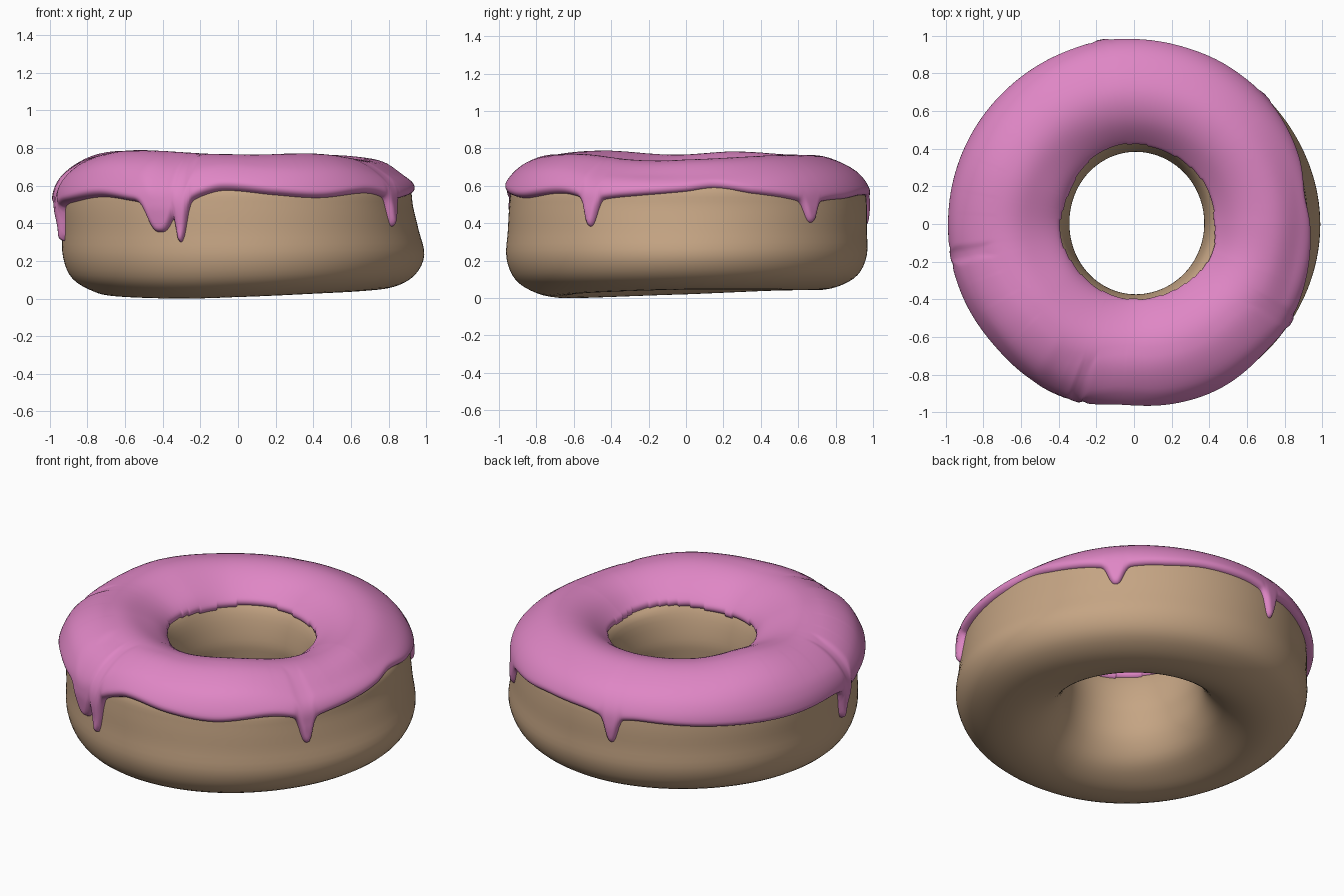
import bpy, math

if "Cube" in bpy.data.objects:
    bpy.data.objects.remove(bpy.data.objects["Cube"])

TAU = 2 * math.pi


def cr(a, b, c, d, t):
    return b + 0.5 * t * (c - a + t * (2*a - 5*b + 4*c - d + t * (3*(b - c) + d - a)))


def ring(*pairs):
    """Smooth periodic function of angle (degrees) through the given pairs."""
    n = len(pairs)

    def f(deg):
        deg %= 360
        if deg < pairs[0][0]:
            deg += 360
        i = max(k for k in range(n) if pairs[k][0] <= deg)
        v = [pairs[(i + k) % n][1] for k in (-1, 0, 1, 2)]
        a0 = pairs[i][0]
        a1 = pairs[i + 1][0] if i + 1 < n else pairs[0][0] + 360
        return cr(*v, (deg - a0) / (a1 - a0))
    return f


# how the ring changes around its circumference
hole_r = ring((0, .375), (90, .385), (180, .345), (270, .375))
low_r = ring((0, .99), (45, .97), (90, .967), (135, .95), (180, .93), (225, .945), (270, .96), (315, .975))
mid_r = ring((0, .93), (45, .95), (90, .967), (135, .95), (180, .94), (225, .945), (270, .945), (315, .955))
base_z = ring((0, .045), (90, .042), (135, .04), (180, .02), (240, 0), (270, .008), (315, .03))
crest = ring((0, .742), (45, .765), (90, .765), (130, .77), (158, .785), (185, .768),
             (220, .79), (270, .765), (305, .772), (340, .738))
edge_z = ring((0, .57), (10, .59), (22, .56), (40, .53), (60, .53), (75, .55), (100, .54), (130, .51),
              (160, .49), (180, .50), (200, .51), (220, .54), (235, .53), (255, .54), (265, .575),
              (282, .55), (297, .535), (315, .56), (335, .54), (350, .555))
inner_z = ring((0, .59), (30, .60), (70, .585), (110, .60), (150, .59), (190, .61), (230, .59), (272, .57), (320, .6))
thick = ring((0, .036), (90, .033), (180, .055), (270, .052))

# drips: angle, half width in degrees, depth
DRIPS = [(-32, 2.6, .165), (44, 3.0, .125), (100, 2.5, .16), (190, 2.2, .20),
         (244.5, 5.2, .18), (251.5, 2.2, .24)]


def icing_edge(deg):
    drop = 0
    for a, w, h in DRIPS:
        d = abs((deg - a + 180) % 360 - 180)
        drop = max(drop, .86 * h * math.exp(-(d / w) ** 3) + .14 * h * math.exp(-(d / (2.4 * w)) ** 2))
    return edge_z(deg) - drop


def dough_profile(deg, sub=10):
    """Closed cross-section, from the hole, under the base, up the outside and over the top."""
    h, lo, mi, zb, top = hole_r(deg), low_r(deg), mid_r(deg), base_z(deg), crest(deg) - .03
    pts = [(h, .42), (h + .005, .32), (h + .03, .2), (h + .1, .09), (.57, .025), (.68, 0),
           (lo - .16, .02), (lo - .05, .09), (lo, .21), (.5 * (lo + mi), .36), (mi, .49),
           (mi - .015, .58), (mi - .08, top - .075), (.76, top - .013), (.66, top),
           (.56, top - .03), (h + .085, top - .1), (h + .03, .56)]
    pts = [(r, z + zb * max(0, 1 - z / .4)) for r, z in pts]
    n = len(pts)
    out = []
    for i in range(n):
        q = [pts[(i + k) % n] for k in (-1, 0, 1, 2)]
        for s in range(sub):
            out.append(tuple(cr(*[p[c] for p in q], s / sub) for c in (0, 1)))
    return out


def mesh_from_columns(name, cols, closed, mat):
    n, m = len(cols), len(cols[0])
    verts = [v for c in cols for v in c]
    faces = []
    for i in range(n):
        j = (i + 1) % n
        for k in range(m if closed else m - 1):
            l = (k + 1) % m
            faces.append((i*m + k, j*m + k, j*m + l, i*m + l))
    # profile runs so that this winding faces outward
    me = bpy.data.meshes.new(name)
    me.from_pydata(verts, [], faces)
    me.polygons.foreach_set("use_smooth", [True] * len(faces))
    me.materials.append(mat)
    ob = bpy.data.objects.new(name, me)
    bpy.context.collection.objects.link(ob)
    return ob


def place(deg, r, z):
    a = math.radians(deg)
    return (r * math.cos(a), r * math.sin(a), z)


def material(name, rgb):
    m = bpy.data.materials.new(name)
    m.diffuse_color = (*rgb, 1)
    m.use_nodes = True
    m.node_tree.nodes["Principled BSDF"].inputs["Base Color"].default_value = m.diffuse_color
    return m


dough_mat = material("baked dough", (.56, .375, .23))
icing_mat = material("pink icing", (.74, .24, .56))

# dough ring
cols = []
for i in range(160):
    deg = i * 360 / 160
    cols.append([place(deg, r, z) for r, z in dough_profile(deg, 4)])
mesh_from_columns("dough_ring", cols, True, dough_mat)

# icing: offset shell from the dripping outer edge over the top to the hole
N, ROWS = 540, 44
cols = []
for i in range(N):
    deg = i * 360 / N
    prof = dough_profile(deg)
    ze, zi = icing_edge(deg), inner_z(deg)
    # section of the profile covered by icing, as fractional indices
    a = 60
    while prof[a + 1][1] < ze:
        a += 1
    a += (ze - prof[a][1]) / (prof[a + 1][1] - prof[a][1])
    b = 160
    while prof[b + 1][1] > zi:
        b += 1

    def at(s):
        k = int(s)
        t = s - k
        p, q = prof[k % 180], prof[(k + 1) % 180]
        return p[0] + (q[0] - p[0]) * t, p[1] + (q[1] - p[1]) * t

    slope = (icing_edge(deg + .3) - icing_edge(deg - .3)) / math.radians(.6)
    lean = 1 / math.sqrt(1 + slope * slope)
    ss = [a + (b - a) * (.5 - .5 * math.cos(math.pi * k / ROWS)) for k in range(ROWS + 1)]
    base = [at(s) for s in ss]
    run = [0]
    for p, q in zip(base, base[1:]):
        run.append(run[-1] + math.dist(p, q))
    col = []
    for k, s in enumerate(ss):
        p, q = at(s - 2), at(s + 2)
        dr, dz = q[0] - p[0], q[1] - p[1]
        L = math.hypot(dr, dz)
        d = min(run[k] * lean / .03, (run[-1] - run[k]) / .03, 1)
        off = -.004 + (thick(deg) if k < ROWS * .4 else .032) * math.sqrt(max(0, 1 - (1 - d) ** 2))
        if k >= ROWS * .3 and k < ROWS * .5:  # blend side thickness into top thickness
            f = (k / ROWS - .3) / .2
            off = -.004 + thick(deg) * (1 - f) + .032 * f
        # drips hang a little thinner than the rim
        off *= 1 - .3 * min(1, max(0, (.48 - base[k][1]) / .1))
        col.append(place(deg, base[k][0] + dz / L * off, base[k][1] - dr / L * off))
    cols.append(col)
icing = mesh_from_columns("icing", cols, False, icing_mat)
sm = icing.modifiers.new("soften", 'SMOOTH')
sm.factor = .4
sm.iterations = 2
